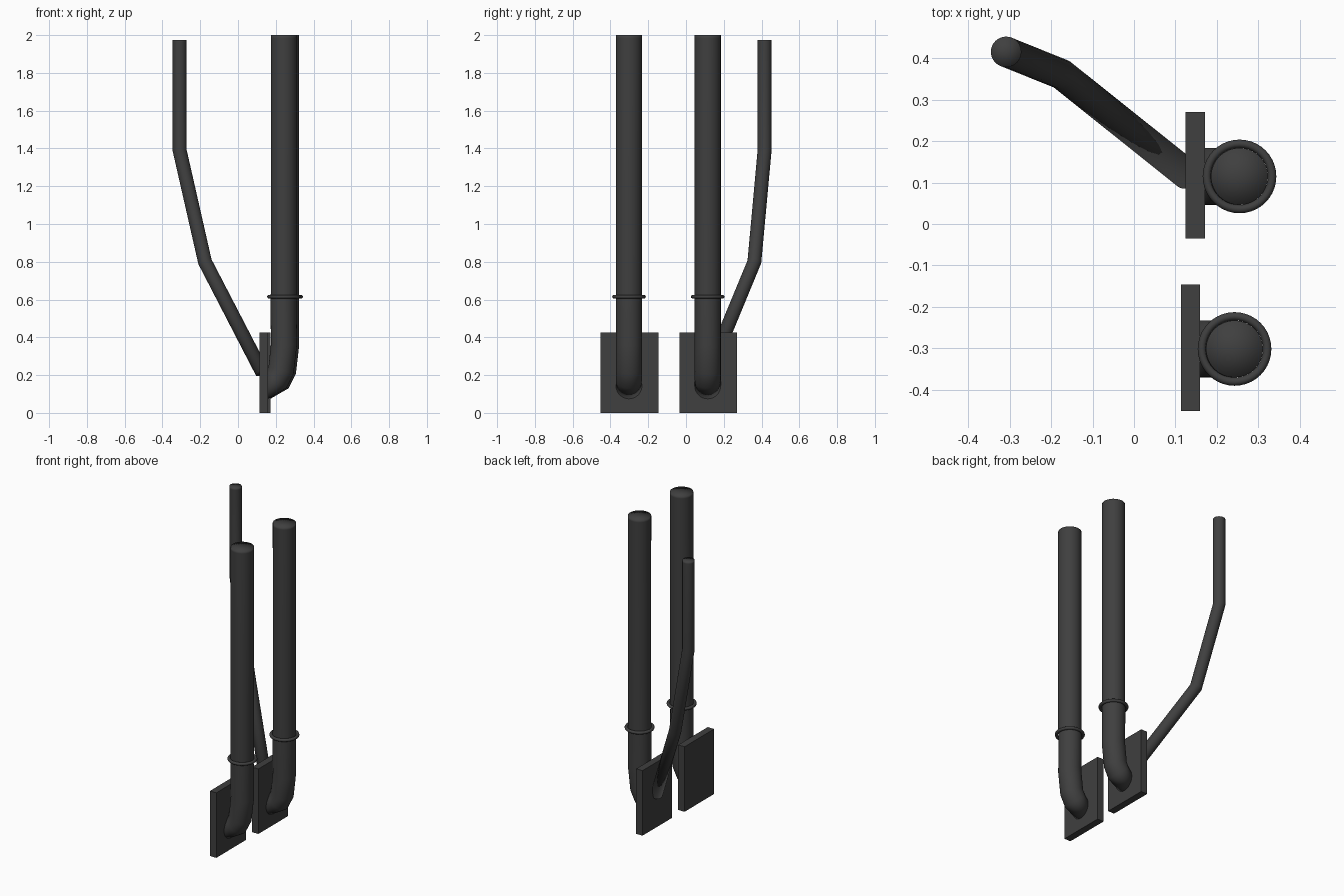
import bpy, bmesh, math
from mathutils import Vector

cube = bpy.data.objects.get("Cube")
if cube:
    bpy.data.objects.remove(cube, do_unlink=True)

metal = bpy.data.materials.new("dark grey metal")
metal.use_nodes = True
GREY = (0.05, 0.05, 0.05, 1)
metal.diffuse_color = GREY
metal.node_tree.nodes["Principled BSDF"].inputs["Base Color"].default_value = GREY


def finish(name, bm, smooth):
    """Turn a bmesh into a named, coloured object."""
    bmesh.ops.recalc_face_normals(bm, faces=bm.faces)
    for f in bm.faces:
        f.smooth = smooth
    mesh = bpy.data.meshes.new(name)
    bm.to_mesh(mesh)
    bm.free()
    mesh.materials.append(metal)
    obj = bpy.data.objects.new(name, mesh)
    bpy.context.collection.objects.link(obj)
    return obj


def tube(name, path, radius, sides=32, end_dir=None):
    """Sweep a mitred round section along a path and cap both ends."""
    pts = [Vector(p) for p in path]
    dirs = [(b - a).normalized() for a, b in zip(pts, pts[1:])]
    bm = bmesh.new()
    rings = []
    u = None
    for i, p in enumerate(pts):
        before, after = dirs[max(i - 1, 0)], dirs[min(i, len(dirs) - 1)]
        t = (before + after).normalized()
        if end_dir and i == len(pts) - 1:
            t = Vector(end_dir)
        ref = u or Vector((0, 1, 0))
        u = (ref - t * ref.dot(t)).normalized()
        v = t.cross(u)
        angles = [math.tau * k / sides for k in range(sides)]
        rings.append([bm.verts.new(p + radius * (u * math.cos(a) + v * math.sin(a)))
                      for a in angles])
    for low, high in zip(rings, rings[1:]):
        for k in range(sides):
            n = (k + 1) % sides
            bm.faces.new((low[k], low[n], high[n], high[k]))
    for ring, p in ((rings[0], pts[0]), (rings[-1], pts[-1])):
        hub = bm.verts.new(p)
        for k in range(sides):
            bm.faces.new((ring[k], ring[(k + 1) % sides], hub))
    return finish(name, bm, True)


def box(name, center, size):
    bm = bmesh.new()
    bmesh.ops.create_cube(bm, size=1)
    for v in bm.verts:
        v.co = Vector(c + s * a for c, s, a in zip(center, size, v.co))
    return finish(name, bm, False)


def clamp_ring(name, center, major, minor):
    bpy.ops.mesh.primitive_torus_add(location=center, major_radius=major, minor_radius=minor,
                                     major_segments=40, minor_segments=10)
    obj = bpy.context.object
    obj.name = name
    obj.data.materials.append(metal)
    bpy.ops.object.shade_smooth()


CLAMP_Z = 0.615

# Two large upright pipes, each with an elbow, wall plate and clamp
for side, x, y in (("front", 0.243, -0.302), ("back", 0.255, 0.115)):
    tube(side + "_large_pipe",
         [(x, y, 2), (x, y, 1.985), (x, y, 0.64), (x - 0.002, y, 0.6), (x, y, 0.36),
          (x - 0.015, y, 0.225), (x - 0.04, y, 0.175), (x - 0.09, y, 0.14)],
         0.069, end_dir=(-1, 0, 0))
    box(side + "_wall_plate", (x - 0.107, y + 0.003, 0.2125), (0.046, 0.305, 0.425))
    clamp_ring(side + "_clamp_ring", (x, y, CLAMP_Z), 0.079, 0.01)

# Two thin rods tying the clamps together
for name, x in (("left_tie_rod", 0.272), ("right_tie_rod", 0.217)):
    tube(name, [(x, -0.23, CLAMP_Z), (x, 0.045, CLAMP_Z)], 0.0045, 8)

# Thin bent pipe rising from the rear plate
tube("thin_bent_pipe",
     [(-0.309, 0.416, 1.975), (-0.309, 0.416, 1.965), (-0.309, 0.416, 1.39),
      (-0.175, 0.362, 0.8), (0.128, 0.12, 0.215)], 0.037, 24)
